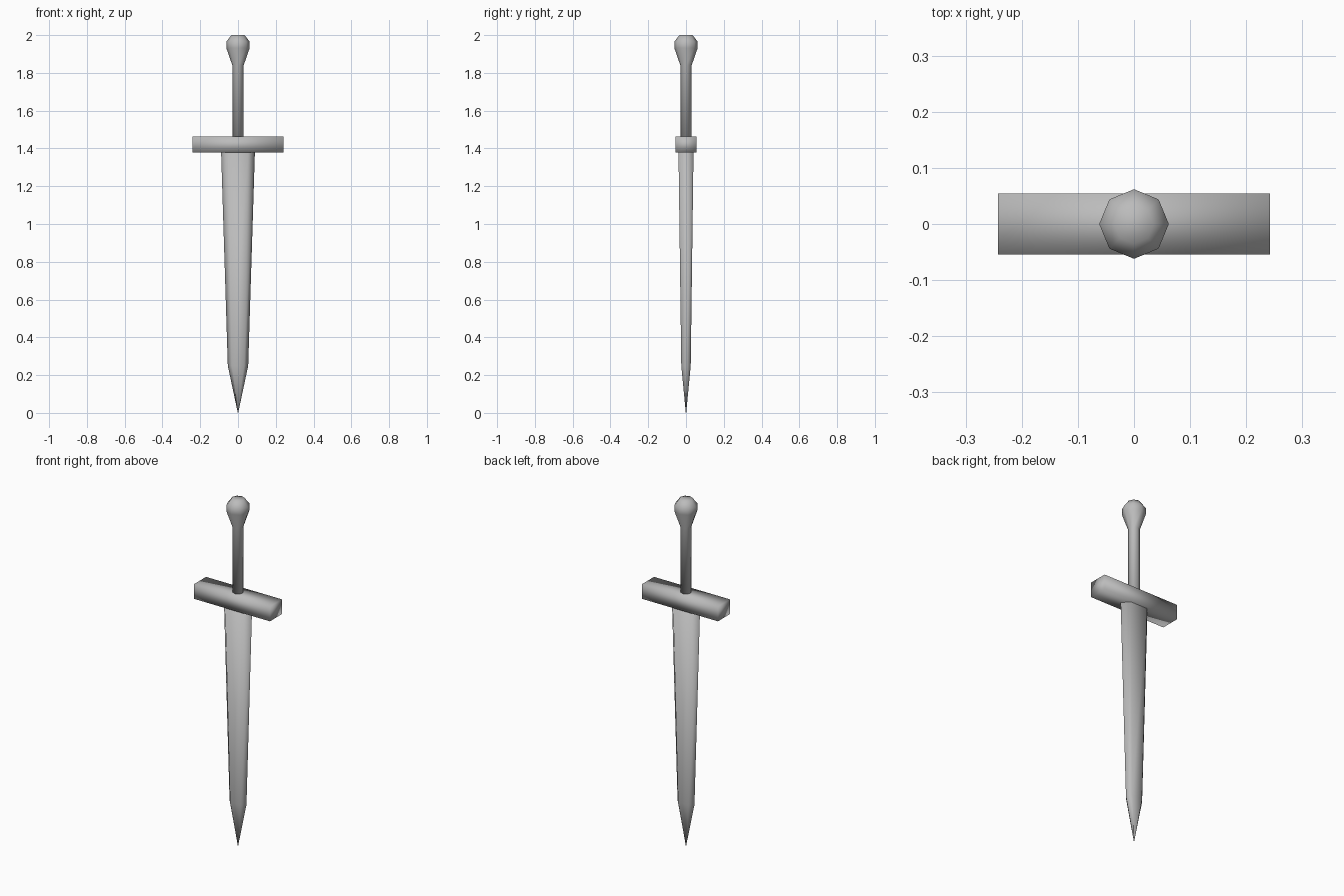
import bpy, bmesh, math

cube = bpy.data.objects.get("Cube")
if cube:
    bpy.data.objects.remove(cube, do_unlink=True)

steel = bpy.data.materials.new("grey_steel")
steel.use_nodes = True
GREY = (0.5, 0.5, 0.5, 1)
steel.diffuse_color = GREY
steel.node_tree.nodes["Principled BSDF"].inputs["Base Color"].default_value = GREY


def finish(name, bm):
    bmesh.ops.recalc_face_normals(bm, faces=bm.faces)
    for face in bm.faces:
        face.smooth = True
    mesh = bpy.data.meshes.new(name)
    bm.to_mesh(mesh)
    bm.free()
    mesh.materials.append(steel)
    obj = bpy.data.objects.new(name, mesh)
    bpy.context.collection.objects.link(obj)
    return obj


def loft(name, rings):
    """Skin a stack of closed rings and cap both ends."""
    bm = bmesh.new()
    loops = [[bm.verts.new(p) for p in ring] for ring in rings]
    n = len(loops[0])
    for low, high in zip(loops, loops[1:]):
        for i in range(n):
            j = (i + 1) % n
            bm.faces.new((low[i], low[j], high[j], high[i]))
    bm.faces.new(loops[0])
    bm.faces.new(loops[-1])
    bmesh.ops.remove_doubles(bm, verts=bm.verts, dist=0.0001)
    return finish(name, bm)


def blade_ring(w, t, z):
    """Flattened hexagon: broad flats with bevelled cutting edges."""
    f = w * 0.6
    return [(w, 0, z), (f, t, z), (-f, t, z), (-w, 0, z), (-f, -t, z), (f, -t, z)]


def octagon(r, z):
    return [(r * math.cos(i * math.pi / 4), r * math.sin(i * math.pi / 4), z)
            for i in range(8)]


# Tapered blade with a pointed tip
loft("blade", [blade_ring(w, t, z) for w, t, z in
               ((0.001, 0.001, 0.0), (0.054, 0.025, 0.25), (0.09, 0.04, 1.4))])

# Crossguard bar
bm = bmesh.new()
bmesh.ops.create_cube(bm, size=1)
for v in bm.verts:
    v.co.x *= 0.484
    v.co.y *= 0.109
    v.co.z = v.co.z * 0.085 + 1.42
finish("crossguard", bm)

# Grip flaring into the rounded pommel
loft("grip_and_pommel", [octagon(r, z) for r, z in
                         ((0.03, 1.43), (0.03, 1.84), (0.062, 1.932),
                          (0.062, 1.965), (0.035, 2.0))])
